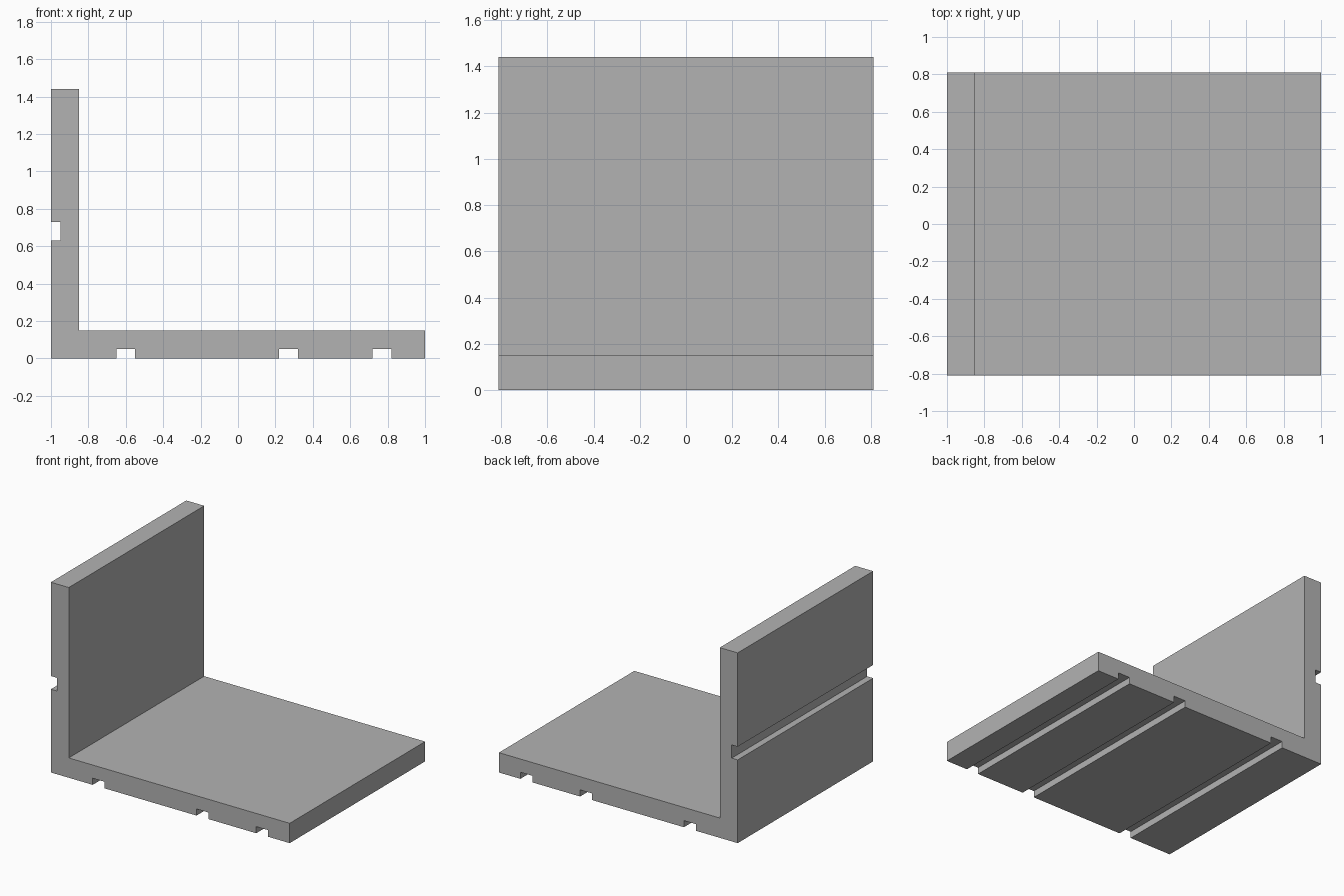
import bpy
import bmesh

cube = bpy.data.objects.get("Cube")
if cube:
    bpy.data.objects.remove(cube, do_unlink=True)

# Overall sizes
HEIGHT, THICK, HALF_DEPTH = 1.44, 0.15, 0.81
GROOVE_WIDTH, GROOVE_DEPTH = 0.10, 0.05
BASE_GROOVES = (-0.65, 0.22, 0.72)
WALL_GROOVE = 0.63

grey = bpy.data.materials.new("plain_grey")
grey.use_nodes = True
color = (0.45, 0.45, 0.45, 1.0)
grey.diffuse_color = color
grey.node_tree.nodes["Principled BSDF"].inputs["Base Color"].default_value = color


def groove(start):
    """Square notch as (distance along the face, depth into it)."""
    end = start + GROOVE_WIDTH
    return [(start, 0), (start, GROOVE_DEPTH), (end, GROOVE_DEPTH), (end, 0)]


# L-shaped section: underside with grooves, then the inner L, then the outer wall
profile = [(-1, 0)]
for start in BASE_GROOVES:
    profile += groove(start)
profile += [(1, 0), (1, THICK), (-1 + THICK, THICK), (-1 + THICK, HEIGHT), (-1, HEIGHT)]
profile += [(-1 + depth, z) for z, depth in reversed(groove(WALL_GROOVE))]

# Extrude the section from front to back
bm = bmesh.new()
section = bm.faces.new([bm.verts.new((x, -HALF_DEPTH, z)) for x, z in profile])
result = bmesh.ops.extrude_face_region(bm, geom=[section], use_keep_orig=True)
back = [v for v in result["geom"] if isinstance(v, bmesh.types.BMVert)]
bmesh.ops.translate(bm, verts=back, vec=(0, 2 * HALF_DEPTH, 0))
bmesh.ops.recalc_face_normals(bm, faces=bm.faces)

mesh = bpy.data.meshes.new("grooved_angle_bracket")
bm.to_mesh(mesh)
bm.free()
mesh.materials.append(grey)
bracket = bpy.data.objects.new("grooved_angle_bracket", mesh)
bpy.context.collection.objects.link(bracket)
